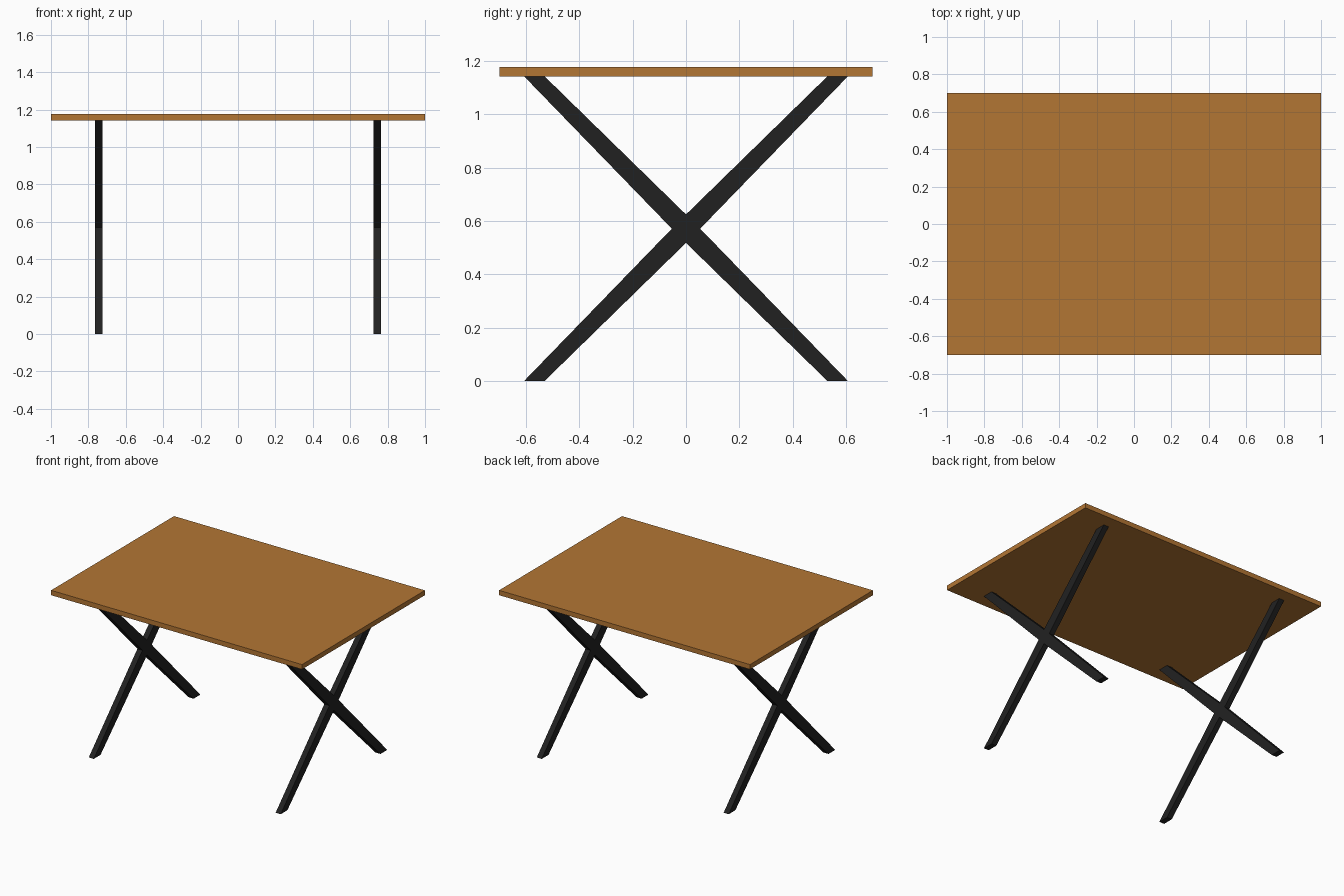
import bpy, bmesh

if "Cube" in bpy.data.objects:
    bpy.data.objects.remove(bpy.data.objects["Cube"])

TOP_Z, UNDER_Z = 1.177, 1.142


def material(name, rgb):
    m = bpy.data.materials.new(name)
    m.diffuse_color = (*rgb, 1)
    m.use_nodes = True
    m.node_tree.nodes["Principled BSDF"].inputs["Base Color"].default_value = m.diffuse_color
    return m


wood = material("warm wood", (0.45, 0.18, 0.034))
black = material("black metal", (0.0152, 0.0152, 0.0152))


def prism(name, profile, x0, x1, mat):
    """Extrude a (y, z) outline from x0 to x1."""
    bm = bmesh.new()
    face = bm.faces.new([bm.verts.new((x0, y, z)) for y, z in profile])
    ext = bmesh.ops.extrude_face_region(bm, geom=[face])
    verts = [v for v in ext["geom"] if isinstance(v, bmesh.types.BMVert)]
    bmesh.ops.translate(bm, vec=(x1 - x0, 0, 0), verts=verts)
    bmesh.ops.recalc_face_normals(bm, faces=bm.faces)
    mesh = bpy.data.meshes.new(name)
    bm.to_mesh(mesh)
    bm.free()
    mesh.materials.append(mat)
    obj = bpy.data.objects.new(name, mesh)
    bpy.context.collection.objects.link(obj)


# Table top
prism("table_top", [(-0.7, UNDER_Z), (0.7, UNDER_Z), (0.7, TOP_Z), (-0.7, TOP_Z)],
      -1, 1, wood)

# Crossed legs: diagonal bars, slightly thicker where they cross
OUT, INN, K, MID = 0.607, 0.53, 0.027, UNDER_Z / 2
for side, cx in (("left", -0.745), ("right", 0.745)):
    for lean, s in (("front", 1), ("back", -1)):
        bar = [(-OUT, 0), (-INN, 0), (K, MID - K),
               (OUT, UNDER_Z), (INN, UNDER_Z), (-K, MID + K)]
        prism(f"{side}_leg_{lean}_foot", [(s * y, z) for y, z in bar],
              cx - 0.02, cx + 0.02, black)
